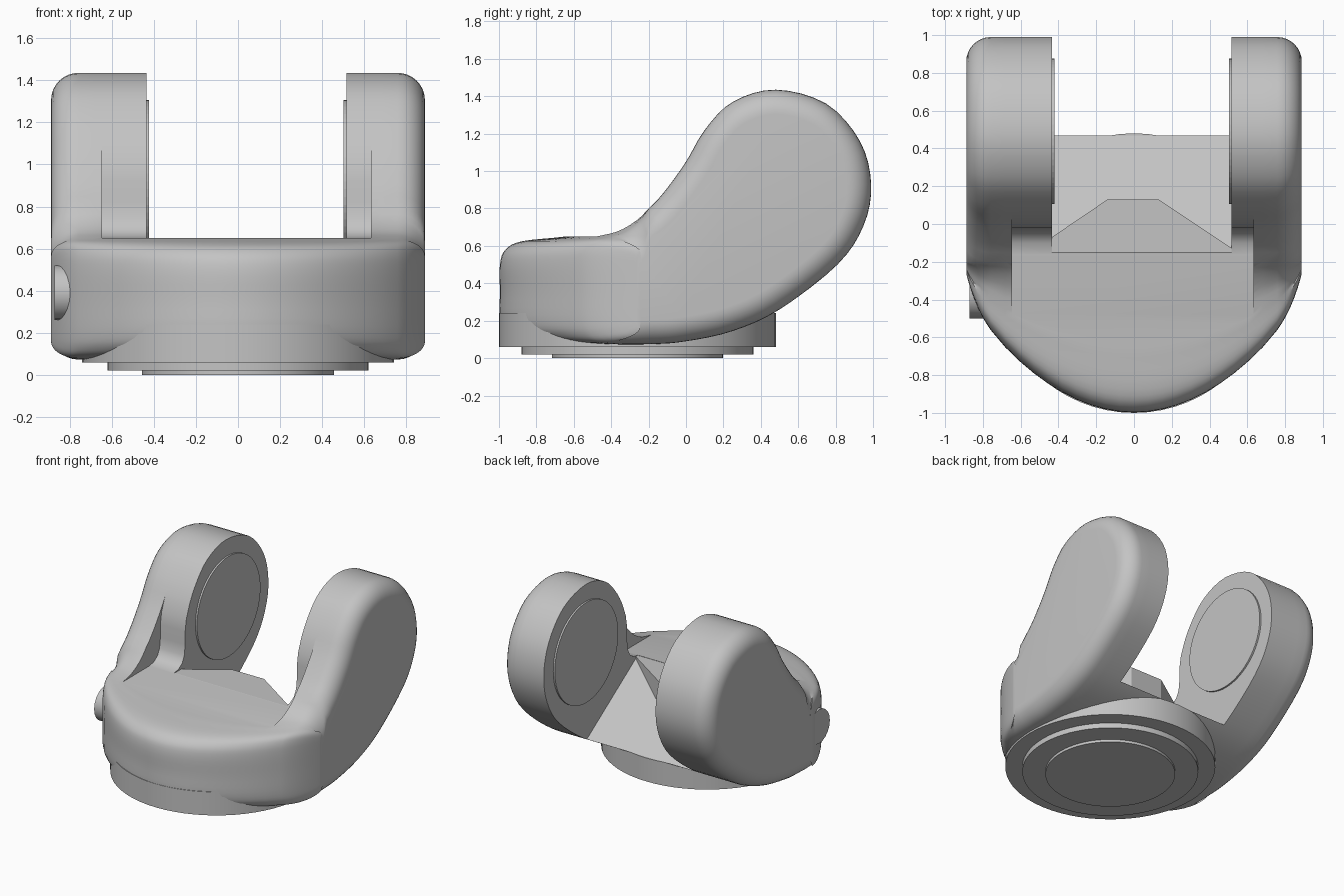
import bpy, bmesh, math
from mathutils import Vector

if "Cube" in bpy.data.objects:
    bpy.data.objects.remove(bpy.data.objects["Cube"], do_unlink=True)

mat = bpy.data.materials.new("light_grey")
mat.use_nodes = True
GREY = (0.55, 0.55, 0.55, 1)
mat.diffuse_color = GREY
mat.node_tree.nodes["Principled BSDF"].inputs["Base Color"].default_value = GREY


def finish(name, bm):
    bmesh.ops.recalc_face_normals(bm, faces=bm.faces)
    mesh = bpy.data.meshes.new(name)
    bm.to_mesh(mesh)
    bm.free()
    mesh.materials.append(mat)
    ob = bpy.data.objects.new(name, mesh)
    bpy.context.collection.objects.link(ob)
    return ob


def loft(name, rings):
    """Closed solid through a list of equal-length rings."""
    bm = bmesh.new()
    vs = [[bm.verts.new(p) for p in ring] for ring in rings]
    n = len(vs[0])
    for a, b in zip(vs, vs[1:]):
        for i in range(n):
            j = (i + 1) % n
            bm.faces.new((a[i], a[j], b[j], b[i]))
    bm.faces.new(vs[0])
    bm.faces.new(vs[-1])
    return finish(name, bm)


def prism_x(name, pts, x0, x1):
    return loft(name, [[(x, y, z) for y, z in pts] for x in (x0, x1)])


def disc(name, axis, centre, radius, a, b, sides=64):
    """Cylinder along x or z from a to b."""
    rings = []
    for h in (a, b):
        ring = []
        for i in range(sides):
            t = 2 * math.pi * i / sides
            u, v = centre[0] + radius * math.cos(t), centre[1] + radius * math.sin(t)
            ring.append((h, u, v) if axis == "x" else (u, v, h))
        rings.append(ring)
    return loft(name, rings)


def smooth_closed(pts, steps):
    """Catmull-Rom resampling of a closed outline."""
    pts = [Vector(p) for p in pts]
    n, out = len(pts), []
    for i in range(n):
        p0, p1, p2, p3 = (pts[(i + k) % n] for k in (-1, 0, 1, 2))
        for s in range(steps):
            t = s / steps
            out.append(0.5 * (2 * p1 + (p2 - p0) * t + (2 * p0 - 5 * p1 + 4 * p2 - p3) * t * t
                              + (3 * p1 - p0 - 3 * p2 + p3) * t ** 3))
    return out


def cut(ob, cutter):
    mod = ob.modifiers.new("cut", "BOOLEAN")
    mod.operation = "DIFFERENCE"
    mod.solver = "EXACT"
    mod.object = cutter
    bpy.context.view_layer.objects.active = ob
    bpy.ops.object.modifier_apply(modifier=mod.name)
    bpy.data.objects.remove(cutter, do_unlink=True)


def shade(ob, angle=35):
    bpy.ops.object.select_all(action="DESELECT")
    ob.select_set(True)
    bpy.context.view_layer.objects.active = ob
    bpy.ops.object.shade_smooth_by_angle(angle=math.radians(angle))


# Side outline of the fork, running clockwise from the front
outline = smooth_closed([
    (-1, .2), (-1, .35), (-1, .5), (-.97, .58), (-.88, .625), (-.65, .65), (-.42, .69),
    (-.2, .8), (-.02, 1.02), (.1, 1.22), (.25, 1.37), (.48, 1.435), (.75, 1.36),
    (.93, 1.16), (.99, .93), (.95, .71), (.81, .5), (.5, .26), (.25, .145), (0, .09),
    (-.2, .075), (-.6, .075), (-.85, .09), (-.96, .13)], 4)

HALF, ROUND, BEND = .888, .13, -.2


def section(x, inset):
    """Outline at x, inset for the rounded rim and squeezed to the curved front."""
    u = abs(x) / HALF
    front = -.27 - .725 * (1 - .8 * u ** 2 - .2 * u ** 16)
    squeeze = (BEND - front) / (BEND + 1)
    ring, n = [], len(outline)
    for i, p in enumerate(outline):
        t = (outline[(i + 1) % n] - outline[i - 1]).normalized()
        q = p + Vector((t.y, -t.x)) * inset * (.6 if p.x < -.7 else 1)
        y = BEND + (q.x - BEND) * squeeze if q.x < BEND else q.x
        ring.append((x, y, q.y))
    return ring


# Fork body: flat middle stations plus a quarter-round rim at each side
flat = HALF - ROUND
half = [(flat * i / 10, 0) for i in range(1, 11)]
for i in range(1, 9):
    a = math.pi / 2 * i / 8
    half.append((flat + ROUND * math.sin(a), ROUND * (1 - math.cos(a))))
stations = [(-x, d) for x, d in reversed(half)] + [(0, 0)] + half
fork = loft("fork_body", [section(x, d) for x, d in stations])

# Slot between the arms with a sloping floor
LEFT, RIGHT = .515, -.435
cut(fork, prism_x("slot_cutter", [(-.15, .65), (1.2, -.243), (1.2, 1.7), (-.15, 1.7)],
                  RIGHT, LEFT))
# Wider recess above the front deck, with a fillet at the foot of each arm
cut(fork, prism_x("recess_cutter", [
    (-1.3, .65), (-.16, .65), (-.1, .66), (-.055, .69), (-.03, .74), (-.02, .82),
    (-.02, .92), (-.005, 1.01), (.03, 1.1), (.08, 1.2), (.08, 1.7), (-1.3, 1.7)],
    -.645, .632))
shade(fork)

# Angular end of the deck, standing over the sloping floor
deck = [(-.14, .13), (.13, .13), (.52, -.13), (.52, -.3), (-.45, -.3), (-.45, -.08)]
loft("deck_end", [[(x, y, z) for x, y in deck] for z in (.25, .649)])

# Round pads on the inner faces of the arms
disc("right_pad", "x", (.49, .92), .385, RIGHT - .02, RIGHT + .013)
disc("left_pad", "x", (.49, .92), .385, LEFT - .013, LEFT + .02)

# Stepped round base
for name, radius, low, high in (("base_collar", .74, .06, .24),
                                ("base_step", .62, .02, .07),
                                ("base_foot", .457, 0, .03)):
    shade(disc(name, "z", (0, -.26), radius, low, high))

# Side knob
shade(disc("side_knob", "x", (-.37, .39), .13, -.872, -.6, 20))
